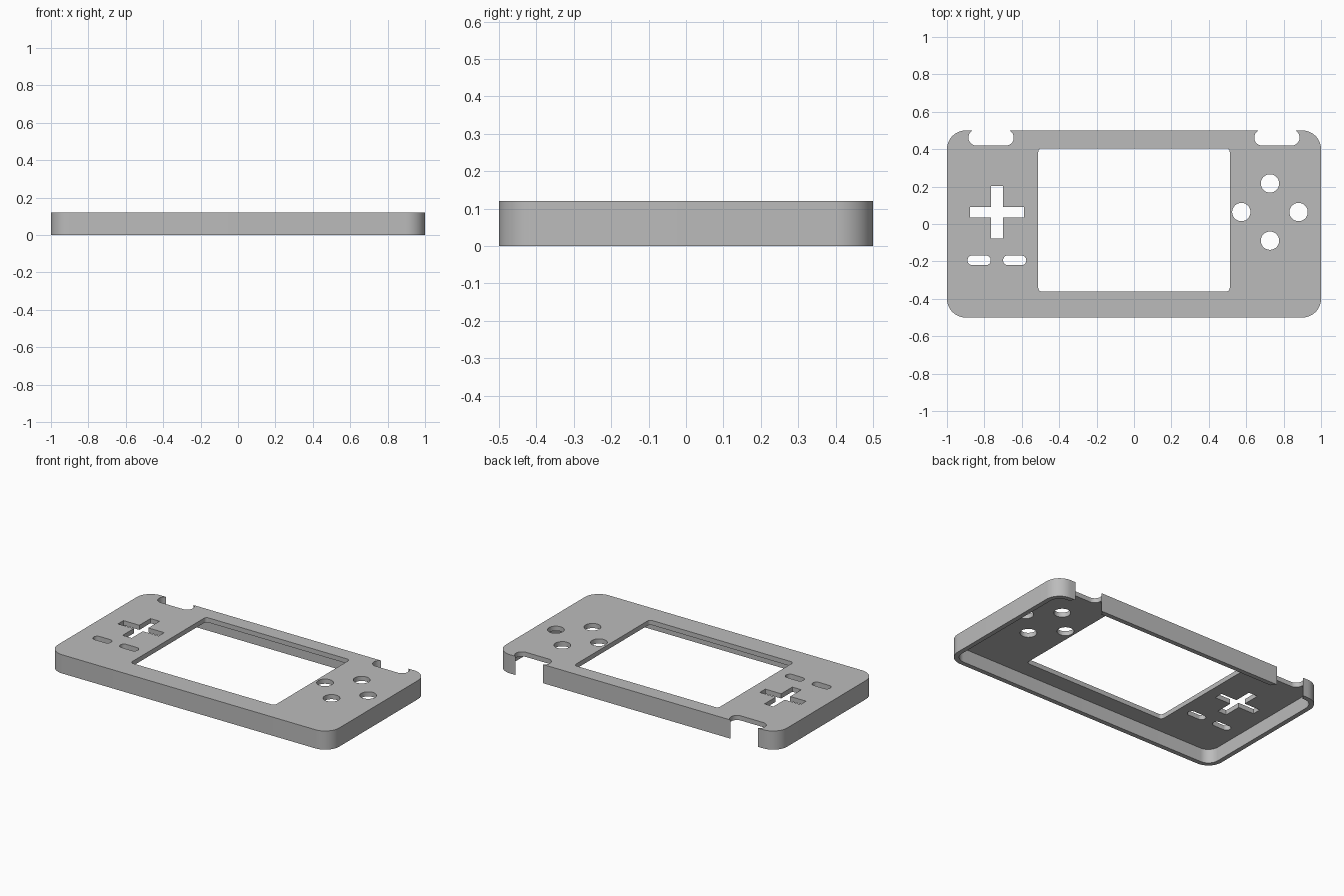
import bpy, bmesh
from math import cos, sin, pi, radians

if "Cube" in bpy.data.objects:
    bpy.data.objects.remove(bpy.data.objects["Cube"], do_unlink=True)

grey = bpy.data.materials.new("plain grey")
grey.use_nodes = True
colour = (0.5, 0.5, 0.5, 1)
grey.diffuse_color = colour
grey.node_tree.nodes["Principled BSDF"].inputs["Base Color"].default_value = colour

HEIGHT, WALL, PLATE = 0.12, 0.03, 0.03


def rounded_block(name, x, y, half_x, half_y, radius, low, high, steps=12):
    """Upright prism with a rounded rectangle as its outline."""
    outline = []
    corners = [(1, 1), (-1, 1), (-1, -1), (1, -1)]
    for quarter, (sx, sy) in enumerate(corners):
        for i in range(steps + 1):
            a = (quarter + i / steps) * pi / 2
            outline.append((x + sx * (half_x - radius) + radius * cos(a),
                            y + sy * (half_y - radius) + radius * sin(a), low))
    bm = bmesh.new()
    face = bm.faces.new([bm.verts.new(p) for p in outline])
    top = bmesh.ops.extrude_face_region(bm, geom=[face])["geom"]
    bmesh.ops.translate(bm, vec=(0, 0, high - low),
                        verts=[v for v in top if isinstance(v, bmesh.types.BMVert)])
    bmesh.ops.remove_doubles(bm, verts=bm.verts, dist=0.00005)
    bmesh.ops.recalc_face_normals(bm, faces=bm.faces)
    mesh = bpy.data.meshes.new(name)
    bm.to_mesh(mesh)
    bm.free()
    mesh.materials.append(grey)
    ob = bpy.data.objects.new(name, mesh)
    bpy.context.collection.objects.link(ob)
    return ob


def cutter(name, x, y, half_x, half_y, radius):
    return rounded_block(name, x, y, half_x, half_y, radius, -0.1, 0.3)


# Outer shell and the hollow underneath
shell = rounded_block("front_shell", 0, 0, 1, 0.5, 0.1, 0, HEIGHT)
cutters = [rounded_block("hollow", 0, 0, 1 - WALL, 0.5 - WALL, 0.1 - WALL,
                         -0.1, HEIGHT - PLATE)]

# Screen window
cutters.append(cutter("screen_window", 0, 0.022, 0.512, 0.383, 0.02))

# Direction pad cross
pad_x, pad_y = -0.733, 0.063
cutters.append(cutter("pad_upright", pad_x, pad_y, 0.032, 0.141, 0.002))
cutters.append(cutter("pad_crossbar", pad_x, pad_y, 0.145, 0.028, 0.002))

# Four round button holes
for dx, dy in [(1, 0), (-1, 0), (0, 1), (0, -1)]:
    cutters.append(cutter("button_hole", 0.727 + 0.153 * dx, 0.064 + 0.153 * dy,
                          0.049, 0.049, 0.0489))

# Two small pill slots below the pad
for x in (-0.828, -0.638):
    cutters.append(cutter("pill_slot", x, -0.194, 0.062, 0.026, 0.0255))

# Shoulder button notches, open through the back wall
for side in (-1, 1):
    cutters.append(cutter("shoulder_notch", side * 0.764, 0.462, 0.121, 0.043, 0.0425))

# Cut everything out of the shell
bpy.context.view_layer.objects.active = shell
for ob in cutters:
    mod = shell.modifiers.new(ob.name, "BOOLEAN")
    mod.operation = "DIFFERENCE"
    mod.solver = "EXACT"
    mod.object = ob
    bpy.ops.object.modifier_apply(modifier=mod.name)
    bpy.data.objects.remove(ob, do_unlink=True)

# Smooth rounded corners, sharp edges kept
bpy.ops.object.select_all(action="DESELECT")
shell.select_set(True)
bpy.ops.object.shade_smooth_by_angle(angle=radians(30))
